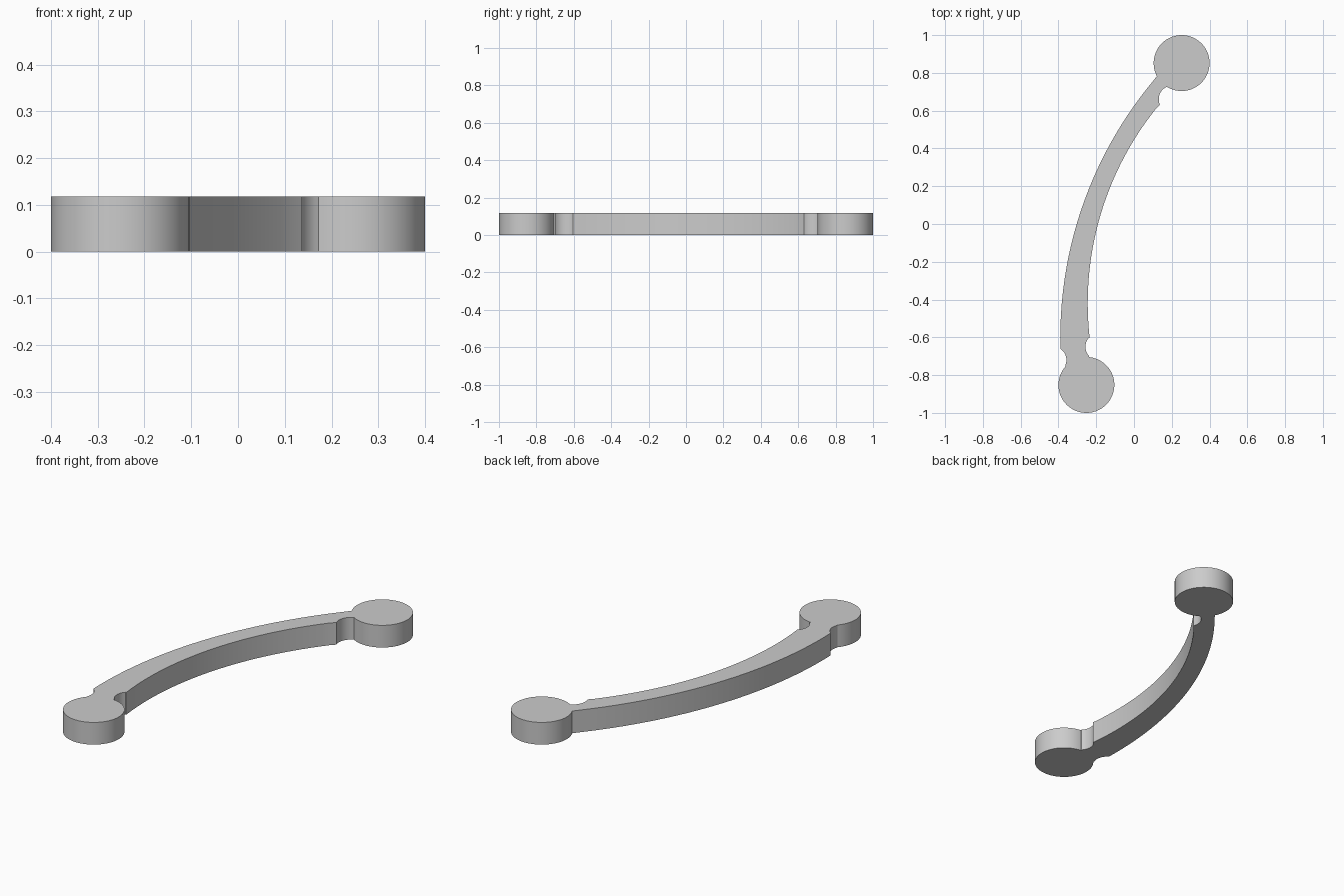
import bpy
import bmesh
from math import cos, sin, radians

HEIGHT = 0.118

cube = bpy.data.objects.get("Cube")
if cube:
    bpy.data.objects.remove(cube, do_unlink=True)


def arc(cx, cy, radius, start, end, steps):
    """Points along an arc, angles in degrees."""
    angles = [radians(start + (end - start) * i / steps) for i in range(steps + 1)]
    return [(cx + radius * cos(a), cy + radius * sin(a)) for a in angles]


# Outline, counter-clockwise: round ends, curved bar edges and relief notches
outline = []
outline += arc(-0.252, -0.852, 0.148, 139, 445, 64)     # front round end
outline += arc(-0.185, -0.65, 0.072, 222, 140, 12)      # front inner notch
outline += arc(1.405, -0.42, 1.65, 186.4, 140.4, 40)    # inner edge of bar
outline += arc(0.205, 0.66, 0.074, 203, 116, 12)        # back inner notch
outline += arc(0.252, 0.852, 0.148, 237.4, 567.8, 64)   # back round end
outline += arc(1.73, -0.6, 2.12, 139.3, 181.6, 40)      # outer edge of bar
outline += arc(-0.43, -0.72, 0.072, 56, -28, 12)        # front outer notch

# Extrude the outline into a flat solid
bm = bmesh.new()
base = bm.faces.new([bm.verts.new((x, y, 0)) for x, y in outline])
bmesh.ops.remove_doubles(bm, verts=bm.verts[:], dist=0.004)
bm.faces.ensure_lookup_table()
result = bmesh.ops.extrude_face_region(bm, geom=bm.faces[:], use_keep_orig=True)
top = [v for v in result["geom"] if isinstance(v, bmesh.types.BMVert)]
bmesh.ops.translate(bm, verts=top, vec=(0, 0, HEIGHT))
bmesh.ops.recalc_face_normals(bm, faces=bm.faces[:])
mesh = bpy.data.meshes.new("curved_link_arm")
bm.to_mesh(mesh)
bm.free()

arm = bpy.data.objects.new("curved_link_arm", mesh)
bpy.context.collection.objects.link(arm)

# Plain grey material
grey = bpy.data.materials.new("light_grey")
grey.use_nodes = True
color = (0.6, 0.6, 0.6, 1)
grey.diffuse_color = color
grey.node_tree.nodes["Principled BSDF"].inputs["Base Color"].default_value = color
mesh.materials.append(grey)

# Smooth curved walls, sharp rims and notch corners
bpy.ops.object.select_all(action="DESELECT")
arm.select_set(True)
bpy.context.view_layer.objects.active = arm
bpy.ops.object.shade_smooth_by_angle(angle=radians(25))
